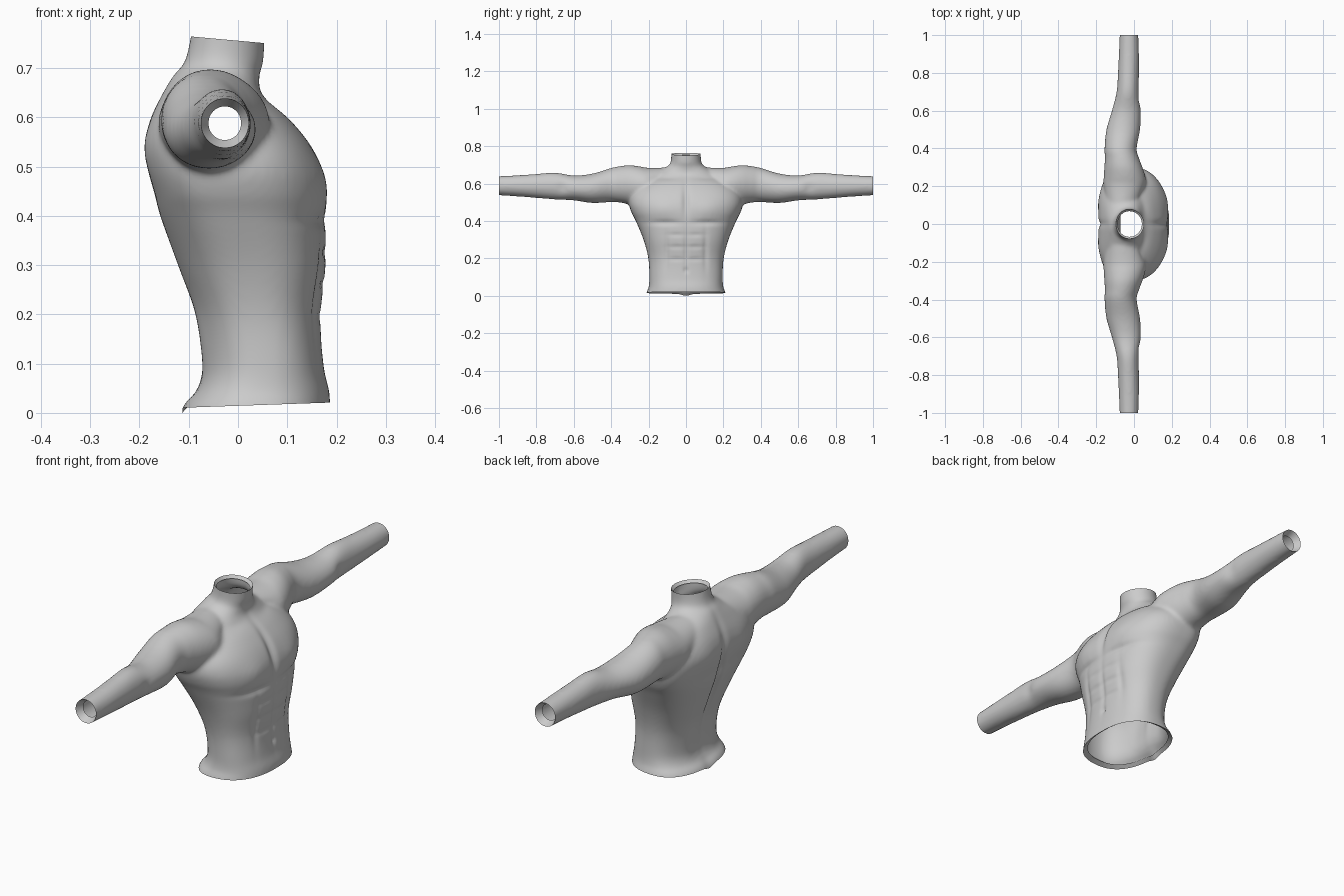
import bpy, bmesh, math
from mathutils import Vector

if "Cube" in bpy.data.objects:
    bpy.data.objects.remove(bpy.data.objects["Cube"])


def spline(keys, steps):
    """Catmull-Rom rows running through the key rows."""
    rows = []
    for i in range(len(keys) - 1):
        a, b, c, d = (keys[min(max(i + k, 0), len(keys) - 1)] for k in (-1, 0, 1, 2))
        for s in range(steps):
            t = s / steps
            rows.append([0.5 * (2 * q + (r - p) * t + (2 * p - 5 * q + 4 * r - u) * t ** 2
                                + (3 * q - p - 3 * r + u) * t ** 3)
                         for p, q, r, u in zip(a, b, c, d)])
    return rows + [list(keys[-1])]


def power(v, n):
    return math.copysign(abs(v) ** (2 / n), v)


def loft(bm, rings):
    """Skin a closed tube over a list of rings of points."""
    loops = [[bm.verts.new(p) for p in ring] for ring in rings]
    count = len(loops[0])
    for a, b in zip(loops, loops[1:]):
        for i in range(count):
            j = (i + 1) % count
            bm.faces.new((a[i], a[j], b[j], b[i]))
    bm.faces.new(loops[0])
    bm.faces.new(loops[-1])


ANGLES = [2 * math.pi * i / 64 for i in range(64)]

# Trunk sections: height, back x, front x, half width, widest x, squareness
TRUNK = [
    (-0.03, -.125, .187, .220, .03, 2.4),
    (0.02, -.112, .187, .211, .03, 2.4),
    (0.05, -.084, .185, .200, .04, 2.4),
    (0.10, -.072, .174, .196, .05, 2.4),
    (0.20, -.085, .168, .201, .04, 2.4),
    (0.30, -.121, .178, .226, .02, 2.5),
    (0.40, -.157, .178, .267, -.02, 2.6),
    (0.45, -.170, .179, .292, -.04, 2.7),
    (0.50, -.183, .170, .305, -.05, 2.7),
    (0.55, -.188, .146, .295, -.06, 2.7),
    (0.60, -.178, .105, .255, -.07, 2.6),
    (0.65, -.155, .050, .185, -.07, 2.3),
    (0.69, -.132, .044, .110, -.05, 2.0),
    (0.72, -.108, .052, .082, -.03, 2.0),
    (0.80, -.090, .055, .080, -.02, 2.0),
]
# Arm sections: distance out, back x, front x, bottom z, top z
ARM = [
    (0.08, -.140, .010, .55, .690),
    (0.20, -.160, .060, .50, .688),
    (0.25, -.160, .060, .49, .696),
    (0.30, -.157, .045, .492, .702),
    (0.35, -.154, .026, .502, .697),
    (0.40, -.156, .014, .505, .687),
    (0.50, -.146, .032, .500, .657),
    (0.60, -.117, .036, .514, .647),
    (0.70, -.092, .026, .519, .662),
    (0.80, -.085, .026, .527, .655),
    (0.90, -.080, .026, .535, .648),
    (1.03, -.075, .022, .543, .642),
]

bm = bmesh.new()

# Trunk and neck
loft(bm, [[(xm + ((f - xm) if math.sin(t) > 0 else (xm - b)) * power(math.sin(t), n),
            w * power(math.cos(t), n), z) for t in ANGLES]
          for z, b, f, w, xm, n in spline(TRUNK, 5)])

# Mirrored arms
for side in (1, -1):
    loft(bm, [[((b + f) / 2 + (f - b) / 2 * math.cos(t), side * y,
                (lo + hi) / 2 + (hi - lo) / 2 * math.sin(t)) for t in ANGLES]
              for y, b, f, lo, hi in spline(ARM, 5)])
bmesh.ops.recalc_face_normals(bm, faces=bm.faces)

mesh = bpy.data.meshes.new("torso")
bm.to_mesh(mesh)
bm.free()
torso = bpy.data.objects.new("torso", mesh)
bpy.context.collection.objects.link(torso)
bpy.context.view_layer.objects.active = torso
torso.select_set(True)

# Fuse into one skin and soften the joins
fuse = torso.modifiers.new("fuse", 'REMESH')
fuse.mode = 'VOXEL'
fuse.voxel_size = 0.008
soften = torso.modifiers.new("soften", 'SMOOTH')
soften.factor = 0.5
soften.iterations = 10
for name in ("fuse", "soften"):
    bpy.ops.object.modifier_apply(modifier=name)

# Muscle relief: facing (1 front, -1 back), y, z, spread y, spread z, height
RELIEF = [
    (1, 0, .52, .018, .09, -.013),      # breastbone
    (1, .11, .395, .085, .014, -.008),  # chest crease
    (1, .12, .47, .07, .05, .007),      # chest mass
    (1, 0, .25, .012, .10, -.006),      # belly line
    (1, .105, .25, .014, .10, -.006),   # outer belly line
    (1, 0, .14, .012, .014, -.007),     # navel
    (1, .11, .635, .06, .013, -.005),   # collarbone hollow
    (1, .66, .58, .03, .035, -.006),    # elbow fold
    (-1, 0, .40, .018, .19, -.018),     # spine
    (-1, .12, .54, .06, .06, .005),     # shoulder blade
    (-1, .08, .15, .04, .09, .005),     # lower back
] + [(1, .05, z, .045, .011, -.004) for z in (.33, .265, .20)]

bm = bmesh.new()
bm.from_mesh(torso.data)
bm.normal_update()
for v in bm.verts:
    x, y, z = v.co
    offset = sum(h * max(0, v.normal.x * face)
                 * math.exp(-((abs(y) - cy) / sy) ** 2 - ((z - cz) / sz) ** 2)
                 for face, cy, cz, sy, sz, h in RELIEF)
    v.co += v.normal * offset


def open_end(point, normal, scale, depth):
    """Cut an end open and turn a short lip inward."""
    normal = Vector(normal).normalized()
    cut = bmesh.ops.bisect_plane(bm, geom=bm.verts[:] + bm.edges[:] + bm.faces[:],
                                 dist=1e-5, plane_co=point, plane_no=normal, clear_outer=True)
    edges = [e for e in cut['geom_cut'] if isinstance(e, bmesh.types.BMEdge) and e.is_boundary]
    lip = bmesh.ops.extrude_edge_only(bm, edges=edges)['geom']
    verts = [g for g in lip if isinstance(g, bmesh.types.BMVert)]
    centre = sum((v.co for v in verts), Vector()) / len(verts)
    for v in verts:
        v.co = centre + (v.co - centre) * scale - normal * depth


# Neck, wrist and waist openings
open_end((-.02, 0, .7615), (.09, 0, 1), .86, .012)
for side in (1, -1):
    open_end((0, side, .59), (0, side, 0), .68, .03)
open_end((-.1, 0, .015), (.035, 0, -1), .90, -.0 + .012)

# Small dip in the waist hem at the back
for v in bm.verts:
    if v.co.z < .05 and v.co.x < 0:
        v.co.z -= .015 * math.exp(-(v.co.y / .03) ** 2) * (1 - max(v.co.z, 0) / .05)
low = min(v.co.z for v in bm.verts)
for v in bm.verts:
    v.co.z -= low

bmesh.ops.recalc_face_normals(bm, faces=bm.faces)
bm.to_mesh(torso.data)
bm.free()
bpy.ops.object.shade_smooth_by_angle(angle=math.radians(40))
